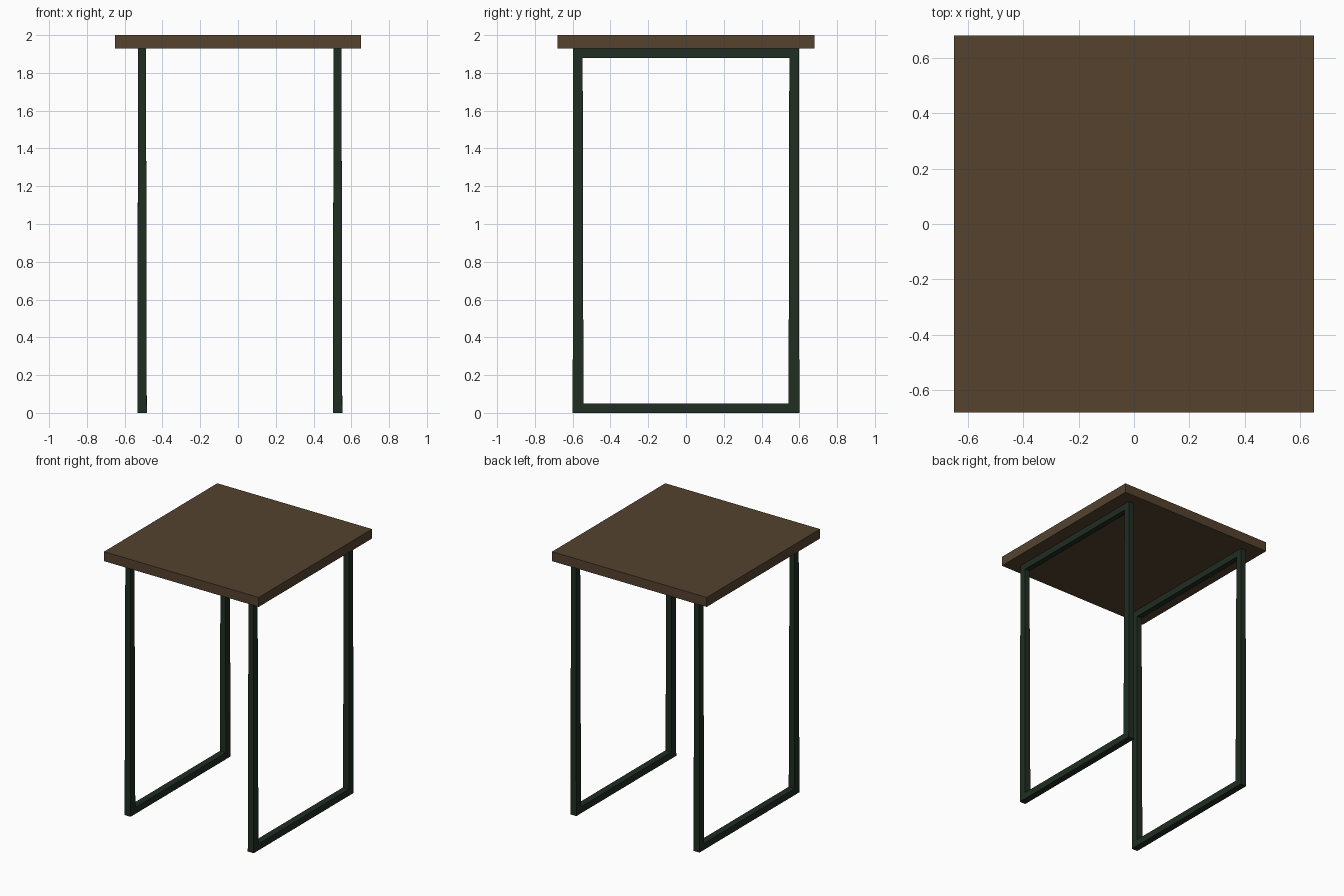
import bpy, bmesh

if "Cube" in bpy.data.objects:
    bpy.data.objects.remove(bpy.data.objects["Cube"])


def material(name, rgb):
    m = bpy.data.materials.new(name)
    m.diffuse_color = (*rgb, 1.0)
    m.use_nodes = True
    m.node_tree.nodes["Principled BSDF"].inputs["Base Color"].default_value = m.diffuse_color
    return m


wood = material("dark brown wood", (0.09, 0.055, 0.028))
metal = material("dark green metal", (0.014, 0.026, 0.016))


def finish(bm, name, mat):
    bmesh.ops.recalc_face_normals(bm, faces=bm.faces[:])
    me = bpy.data.meshes.new(name)
    bm.to_mesh(me)
    bm.free()
    me.materials.append(mat)
    ob = bpy.data.objects.new(name, me)
    bpy.context.collection.objects.link(ob)
    return ob


# Flat rectangular top
bm = bmesh.new()
bmesh.ops.create_cube(bm, size=1)
for v in bm.verts:
    v.co = (v.co.x * 1.3, v.co.y * 1.36, v.co.z * 0.072 + 1.964)
finish(bm, "table_top", wood)


# Mitred rectangular leg frame, slightly slimmer towards the top
def leg_frame(name, x):
    bm = bmesh.new()
    outer = [(-0.6, 0, 0.025), (0.6, 0, 0.025), (0.597, 1.928, 0.021), (-0.597, 1.928, 0.021)]
    inner = [(-0.543, 0.05, 0.025), (0.543, 0.05, 0.025), (0.547, 1.878, 0.021), (-0.547, 1.878, 0.021)]
    rings = [[bm.verts.new((x + s * w, y, z)) for y, z, w in loop]
             for loop, s in ((outer, -1), (inner, -1), (inner, 1), (outer, 1))]
    for k in range(4):
        a, b = rings[k], rings[(k + 1) % 4]
        for i in range(4):
            j = (i + 1) % 4
            bm.faces.new((a[i], a[j], b[j], b[i]))
    finish(bm, name, metal)


leg_frame("left_leg_frame", -0.508)
leg_frame("right_leg_frame", 0.527)
